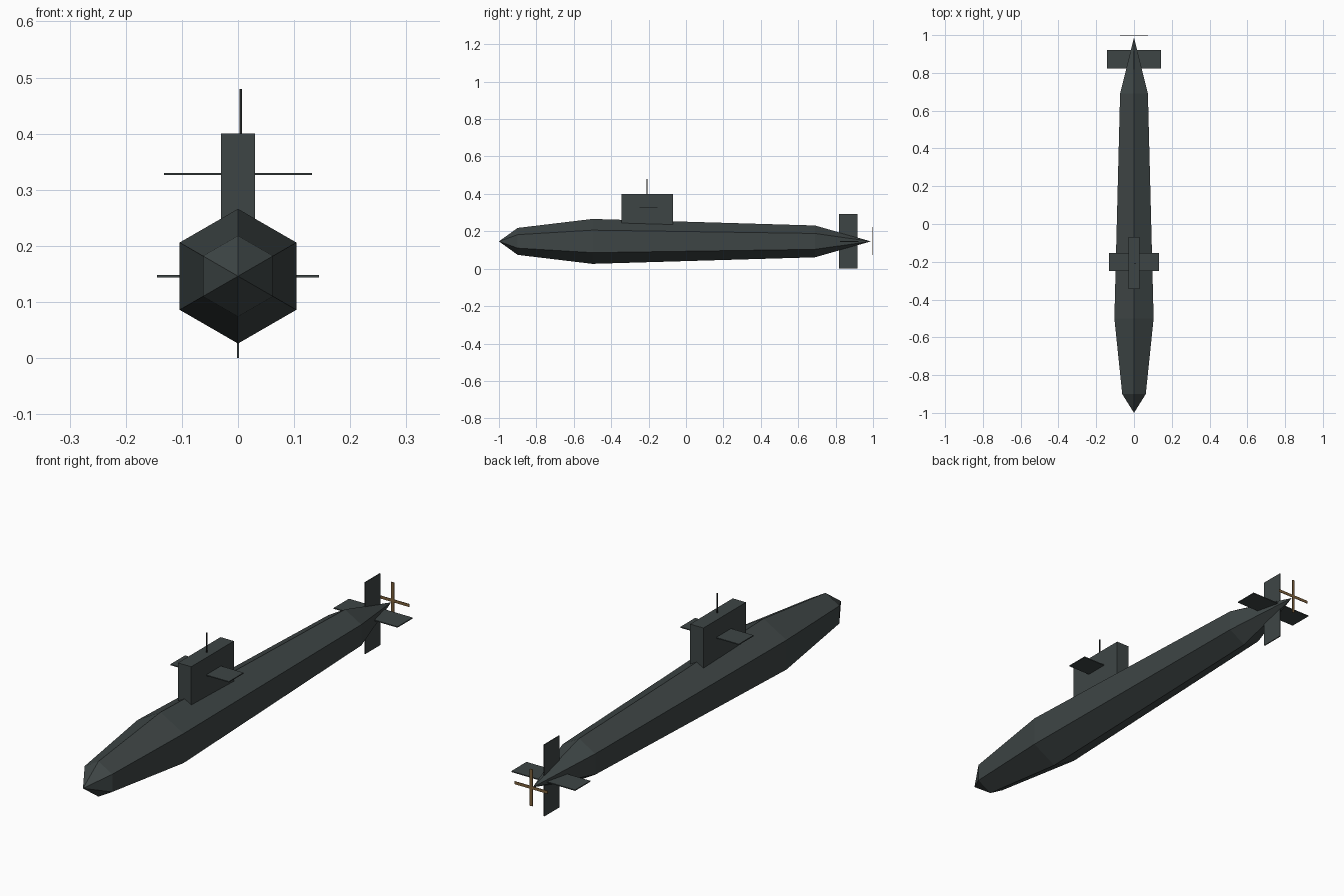
import bpy, bmesh, math

cube = bpy.data.objects.get("Cube")
if cube:
    bpy.data.objects.remove(cube)

AXIS_Z = 0.146


def material(name, rgb):
    m = bpy.data.materials.new(name)
    m.use_nodes = True
    color = (*rgb, 1)
    m.diffuse_color = color
    m.node_tree.nodes["Principled BSDF"].inputs["Base Color"].default_value = color
    return m


grey = material("dark_grey_green", (0.048, 0.06, 0.06))
black = material("mast_black", (0.015, 0.017, 0.017))
bronze = material("bronze", (0.21, 0.12, 0.045))


def add_object(name, bm, mat):
    bmesh.ops.recalc_face_normals(bm, faces=bm.faces[:])
    mesh = bpy.data.meshes.new(name)
    bm.to_mesh(mesh)
    bm.free()
    mesh.materials.append(mat)
    obj = bpy.data.objects.new(name, mesh)
    bpy.context.collection.objects.link(obj)
    return obj


def box(name, center, size, mat):
    bm = bmesh.new()
    bmesh.ops.create_cube(bm, size=1)
    bmesh.ops.scale(bm, vec=size, verts=bm.verts)
    bmesh.ops.translate(bm, vec=center, verts=bm.verts)
    return add_object(name, bm, mat)


def hull(name, nose_y, stations, tail_y, sides, mat):
    """Faceted body: rings along y, closed to a point at both ends."""
    bm = bmesh.new()
    angles = [math.pi / 2 + math.tau * i / sides for i in range(sides)]
    rings = [[bm.verts.new((r * math.cos(a), y, AXIS_Z + r * math.sin(a))) for a in angles]
             for y, r in stations]
    nose = bm.verts.new((0, nose_y, AXIS_Z))
    tail = bm.verts.new((0, tail_y, AXIS_Z))
    for i in range(sides):
        j = (i + 1) % sides
        bm.faces.new((nose, rings[0][i], rings[0][j]))
        bm.faces.new((tail, rings[-1][j], rings[-1][i]))
        for a, b in zip(rings, rings[1:]):
            bm.faces.new((a[i], b[i], b[j], a[j]))
    return add_object(name, bm, mat)


# Six-sided pressure hull
hull("hull", -1.0, [(-0.9, 0.072), (-0.5, 0.12), (0.69, 0.085)], 0.988, 6, grey)

# Sail with its diving planes and mast
box("sail", (0, -0.207, 0.3), (0.06, 0.275, 0.2), grey)
box("mast", (0.005, -0.209, 0.435), (0.004, 0.004, 0.09), black)
for side, x in (("left", 1), ("right", -1)):
    box(f"{side}_sail_plane", (x * 0.076, -0.2, 0.328), (0.112, 0.095, 0.004), grey)
    box(f"{side}_stern_plane", (x * 0.072, 0.872, AXIS_Z), (0.144, 0.098, 0.004), grey)

# Upper and lower rudders
for part, z in (("upper", 1), ("lower", -1)):
    box(f"{part}_rudder", (0, 0.867, AXIS_Z + z * 0.073), (0.004, 0.098, 0.146), grey)

# Four-bladed propeller
box("propeller_vertical_blades", (0, 0.9985, AXIS_Z + 0.003), (0.012, 0.003, 0.15), bronze)
box("propeller_horizontal_blades", (0, 0.9985, AXIS_Z + 0.003), (0.15, 0.002, 0.012), bronze)
